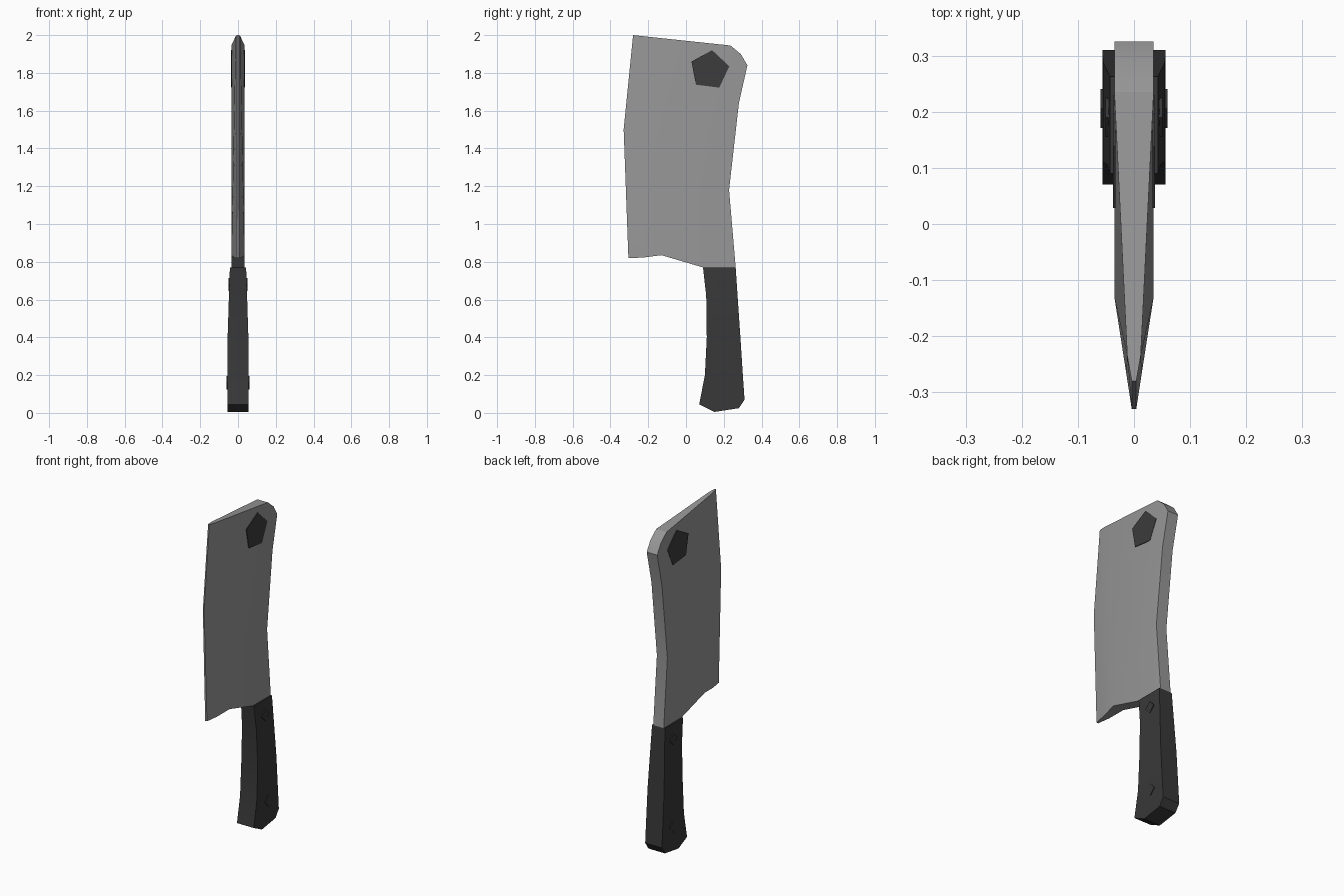
import bpy, bmesh, math

if "Cube" in bpy.data.objects:
    bpy.data.objects.remove(bpy.data.objects["Cube"])


def mat(name, v):
    m = bpy.data.materials.new(name)
    m.diffuse_color = (v, v, v, 1)
    m.use_nodes = True
    m.node_tree.nodes["Principled BSDF"].inputs["Base Color"].default_value = m.diffuse_color
    return m


STEEL = mat("steel grey", 0.31)
BLACK = mat("handle black", 0.04)
DARK = mat("dark hole", 0.045)


def mirrored_solid(name, pts, sides, material, angle=30):
    """Points are (y, half thickness, z); sides are index loops of the +x skin."""
    bm = bmesh.new()
    right = [bm.verts.new((x, y, z)) for y, x, z in pts]
    left = [bm.verts.new((-x, y, z)) for y, x, z in pts]
    edges = set()
    for f in sides:
        bm.faces.new([right[i] for i in f])
        bm.faces.new([left[i] for i in reversed(f)])
        edges |= {(f[i], f[(i + 1) % len(f)]) for i in range(len(f))}
    # rim faces along the open border of the skin
    for a, b in edges:
        if (b, a) not in edges:
            bm.faces.new([right[b], right[a], left[a], left[b]])
    bmesh.ops.recalc_face_normals(bm, faces=bm.faces)
    return finish(name, bm, material, angle)


def finish(name, bm, material, angle):
    me = bpy.data.meshes.new(name)
    bm.to_mesh(me)
    bm.free()
    me.materials.append(material)
    ob = bpy.data.objects.new(name, me)
    bpy.context.collection.objects.link(ob)
    bpy.ops.object.select_all(action='DESELECT')
    ob.select_set(True)
    bpy.context.view_layer.objects.active = ob
    bpy.ops.object.shade_smooth_by_angle(angle=math.radians(angle))
    return ob


# Blade: thick spine, ground down to a thin cutting edge
blade = [(-0.28, .004, 2.0), (-0.235, .012, 1.995), (0.235, .035, 1.945),
         (0.29, .035, 1.90), (0.325, .035, 1.84), (0.28, .035, 1.64),
         (0.228, .035, 1.18), (0.263, .035, 0.77), (0.09, .035, 0.77),
         (-0.13, .035, 0.835), (-0.23, .019, 0.822), (-0.305, .006, 0.82),
         (-0.33, .004, 1.50), (-0.265, .014, 1.50)]
mirrored_solid("blade", blade, [(0, 1, 13, 12), (12, 13, 10, 11),
                                (1, 2, 9), (1, 9, 13), (13, 9, 10),
                                (2, 3, 4, 5, 6, 7, 8, 9)], STEEL)

# Handle: rows of front edge and back edge, wider toward the butt
rows = [(0.09, 0.263, .043, 0.77, 0.77), (0.107, 0.273, .048, 0.62, 0.62),
        (0.11, 0.288, .055, 0.40, 0.40), (0.10, 0.301, .056, 0.20, 0.20),
        (0.07, 0.31, .056, 0.045, 0.07), (0.15, 0.28, .055, 0.005, 0.025)]
grip = []
for y0, y1, x, z0, z1 in rows:
    grip += [(y0, x, z0), (y1, x, z1)]
mirrored_solid("handle", grip, [(2*i, 2*i + 1, 2*i + 3, 2*i + 2) for i in range(5)], BLACK)


def plate(name, y, z, r, n, start, x0, x1, material):
    """Thin polygon plate lying on a side face."""
    bm = bmesh.new()
    loops = [[bm.verts.new((x, y + r * math.cos(start + math.tau * i / n),
                            z + r * math.sin(start + math.tau * i / n)))
              for i in range(n)] for x in (x0, x1)]
    bm.faces.new(loops[0])
    bm.faces.new(loops[1])
    for i in range(n):
        j = (i + 1) % n
        bm.faces.new([loops[0][i], loops[0][j], loops[1][j], loops[1][i]])
    bmesh.ops.recalc_face_normals(bm, faces=bm.faces)
    finish(name, bm, material, 30)


# Hanging hole marks and handle rivets on both sides
for s, side in ((1, "right"), (-1, "left")):
    plate("hanging_hole_" + side, 0.125, 1.815, 0.106, 5, math.radians(83),
          s * .033, s * .037, DARK)
    plate("upper_rivet_" + side, 0.19, 0.68, 0.035, 4, math.pi / 2,
          s * .043, s * .051, BLACK)
    plate("lower_rivet_" + side, 0.206, 0.16, 0.035, 4, math.pi / 2,
          s * .053, s * .060, BLACK)
